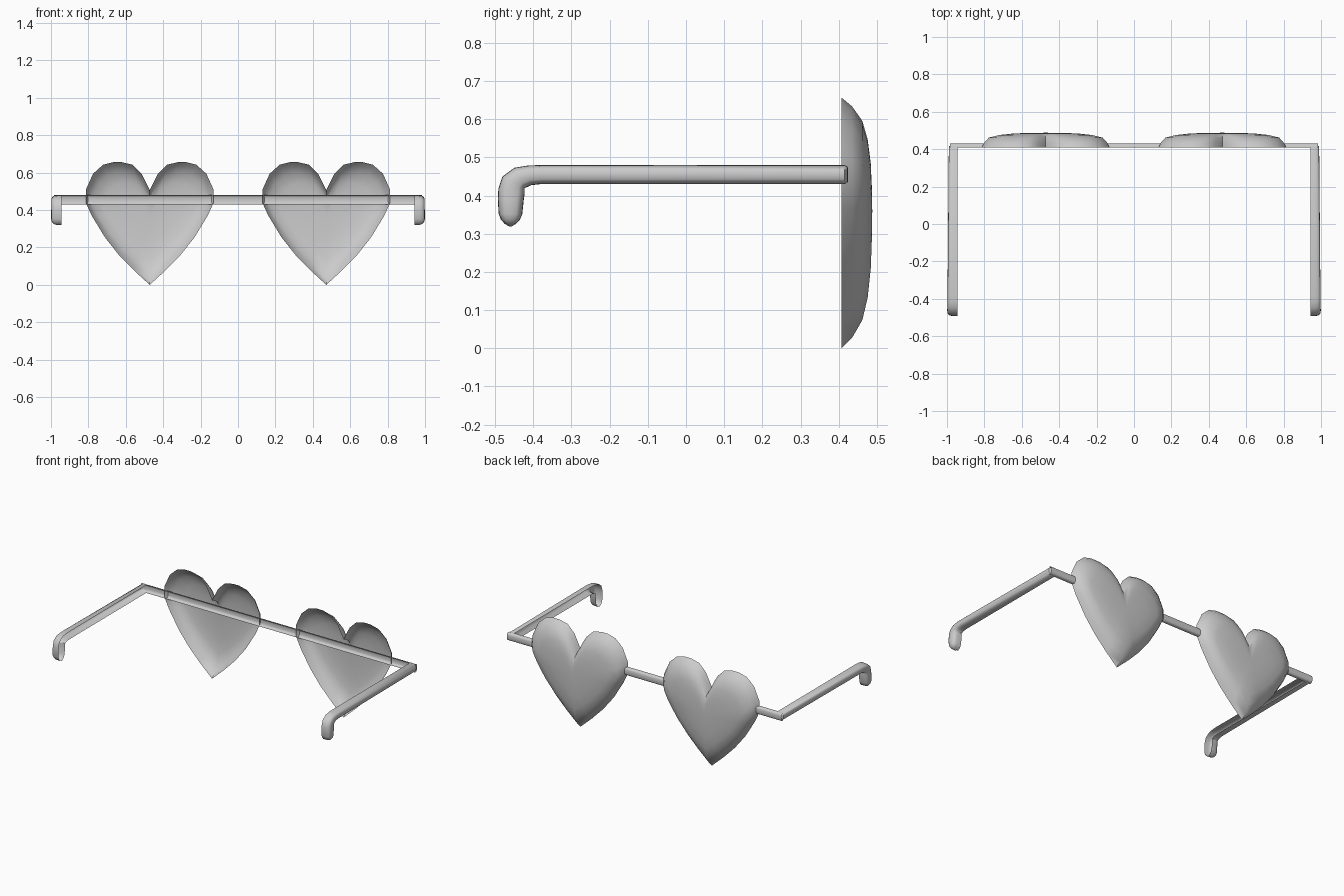
import bpy, bmesh, math
from mathutils import Vector

if "Cube" in bpy.data.objects:
    bpy.data.objects.remove(bpy.data.objects["Cube"])


def finish(name, bm, bulge, mirror=False, angle=50):
    # Open shells: make the faces point toward the bulging side
    bmesh.ops.remove_doubles(bm, verts=bm.verts, dist=0.0001)
    bmesh.ops.recalc_face_normals(bm, faces=bm.faces)
    if sum(f.normal.dot(bulge) * f.calc_area() for f in bm.faces) < 0:
        bmesh.ops.reverse_faces(bm, faces=bm.faces)
    me = bpy.data.meshes.new(name)
    bm.to_mesh(me)
    bm.free()
    ob = bpy.data.objects.new(name, me)
    bpy.context.collection.objects.link(ob)
    bpy.ops.object.select_all(action='DESELECT')
    ob.select_set(True)
    bpy.context.view_layer.objects.active = ob
    bpy.ops.object.shade_smooth_by_angle(angle=math.radians(angle))
    if mirror:
        ob.modifiers.new("Mirror", 'MIRROR').use_mirror_merge = False
    return ob


def half_tube(bm, path, to_world, steps=10):
    # path: (u, v, half width, depth); the tube is open on its flat side
    rings = []
    for i, (u, v, w, d) in enumerate(path):
        a, b = path[max(i - 1, 0)], path[min(i + 1, len(path) - 1)]
        t = Vector((b[0] - a[0], b[1] - a[1])).normalized()
        ring = []
        for k in range(steps + 1):
            c, s = math.cos(math.pi * k / steps), math.sin(math.pi * k / steps)
            side = w * math.copysign(abs(c) ** 0.6, c)
            h = d * max(s, 0) ** 0.6
            ring.append(bm.verts.new(to_world(u - t.y * side, v + t.x * side, h)))
        rings.append(ring)
    for r, q in zip(rings, rings[1:]):
        for k in range(steps):
            bm.faces.new((r[k], r[k + 1], q[k + 1], q[k]))


# Heart lenses: hollow domes made of shrinking heart rings
half = [(0, .508), (.043, .594), (.091, .642), (.15, .656), (.195, .656),
        (.25, .642), (.303, .594), (.342, .508), (.342, .44), (.31, .37),
        (.24, .255), (.165, .16), (.085, .078), (0, 0)]
outline = half + [(-x, z) for x, z in half[-2:0:-1]]
levels = [(1, 1, .408), (.96, .925, .435), (.89, .795, .462), (.72, .63, .476),
          (.5, .42, .484), (.25, .2, .487)]
bm = bmesh.new()
rings = [[bm.verts.new((.472 + x * sx, y, .36 + (z - .36) * sz)) for x, z in outline]
         for sx, sz, y in levels]
n = len(outline)
for r, q in zip(rings, rings[1:]):
    for k in range(n):
        bm.faces.new((r[k], r[(k + 1) % n], q[(k + 1) % n], q[k]))
tip = bm.verts.new((.472, .488, .36))
for k in range(n):
    bm.faces.new((rings[-1][k], rings[-1][(k + 1) % n], tip))
finish("heart_lenses", bm, Vector((0, 1, 0)), mirror=True, angle=60)

# Cross bar behind the lenses
bm = bmesh.new()
half_tube(bm, [(-.985, .455, .025, .022), (.985, .455, .025, .022)],
          lambda u, v, h: (u, .408 + h, v))
finish("cross_bar", bm, Vector((0, 1, 0)))

# Temple arms with hooked ear ends
arm = [(.425, .455, .016, .012), (.423, .455, .021, .032), (.415, .455, .025, .045),
       (-.38, .455, .025, .052), (-.41, .453, .026, .052), (-.436, .446, .030, .053),
       (-.452, .432, .034, .053), (-.457, .412, .035, .053), (-.459, .39, .034, .054),
       (-.46, .352, .031, .054), (-.46, .337, .025, .05), (-.46, .326, .015, .042),
       (-.46, .319, .003, .02)]
bm = bmesh.new()
half_tube(bm, arm, lambda u, v, h: (.945 + h, u, v))
finish("temple_arms", bm, Vector((1, 0, 0)), mirror=True)
